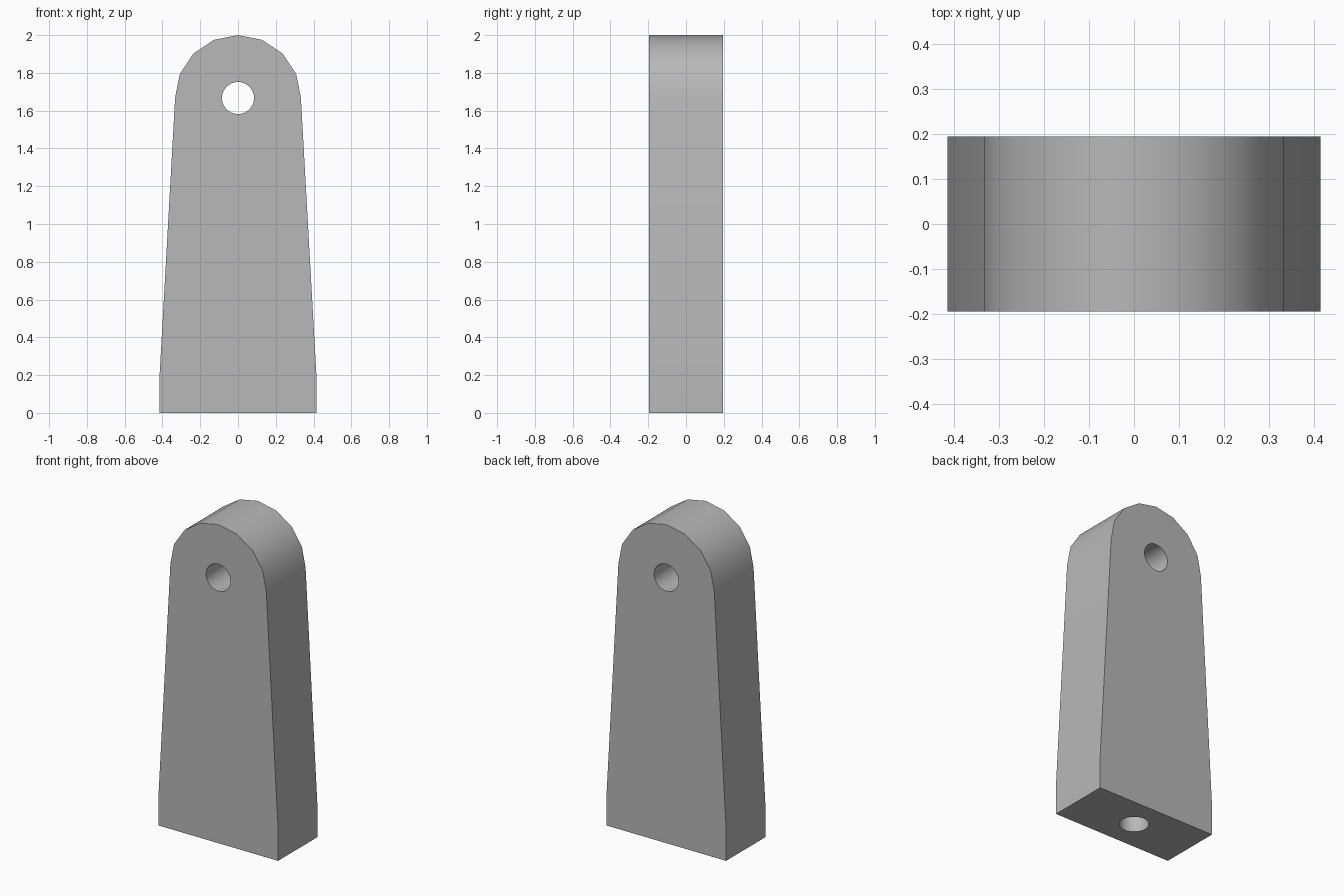
import bpy, bmesh, math
from mathutils import Vector

cube = bpy.data.objects.get("Cube")
if cube:
    bpy.data.objects.remove(cube, do_unlink=True)

DEPTH = 0.39
TOP_RADIUS = 0.333
HOLE_RADIUS = 0.085
PIVOT_Z = 2 - TOP_RADIUS

grey = bpy.data.materials.new("plain grey")
grey.use_nodes = True
color = (0.48, 0.48, 0.48, 1)
grey.diffuse_color = color
grey.node_tree.nodes["Principled BSDF"].inputs["Base Color"].default_value = color

# Tapered block with a rounded top, extruded from its front outline
outline = [(-0.415, 0.2), (-0.415, 0), (0.415, 0), (0.415, 0.2)]
for i in range(9):
    a = math.pi * i / 8
    outline.append((TOP_RADIUS * math.cos(a), PIVOT_Z + TOP_RADIUS * math.sin(a)))

bm = bmesh.new()
face = bm.faces.new([bm.verts.new((x, -DEPTH / 2, z)) for x, z in outline])
ext = bmesh.ops.extrude_face_region(bm, geom=[face])
verts = [g for g in ext["geom"] if isinstance(g, bmesh.types.BMVert)]
bmesh.ops.translate(bm, verts=verts, vec=Vector((0, DEPTH, 0)))
bmesh.ops.recalc_face_normals(bm, faces=bm.faces)
mesh = bpy.data.meshes.new("tapered_bracket")
bm.to_mesh(mesh)
bm.free()
mesh.materials.append(grey)
bracket = bpy.data.objects.new("tapered_bracket", mesh)
bpy.context.collection.objects.link(bracket)


def drill(name, location, length, rotation):
    """Cut a round hole into the bracket."""
    bpy.ops.mesh.primitive_cylinder_add(vertices=32, radius=HOLE_RADIUS, depth=length,
                                        location=location, rotation=rotation)
    cutter = bpy.context.object
    cutter.name = name
    cutter.hide_render = True
    cutter.data.materials.append(grey)
    bpy.ops.object.select_all(action="DESELECT")
    bracket.select_set(True)
    bpy.context.view_layer.objects.active = bracket
    mod = bracket.modifiers.new(name, "BOOLEAN")
    mod.operation = "DIFFERENCE"
    mod.solver = "EXACT"
    mod.object = cutter
    bpy.ops.object.modifier_apply(modifier=mod.name)
    bpy.data.objects.remove(cutter, do_unlink=True)


# Through hole near the top and a blind hole in the base
drill("pivot_hole", (0, 0, PIVOT_Z), 1, (math.pi / 2, 0, 0))
drill("base_hole", (0, 0, 0), 1, (0, 0, 0))

bpy.ops.object.shade_smooth_by_angle(angle=math.radians(30))
